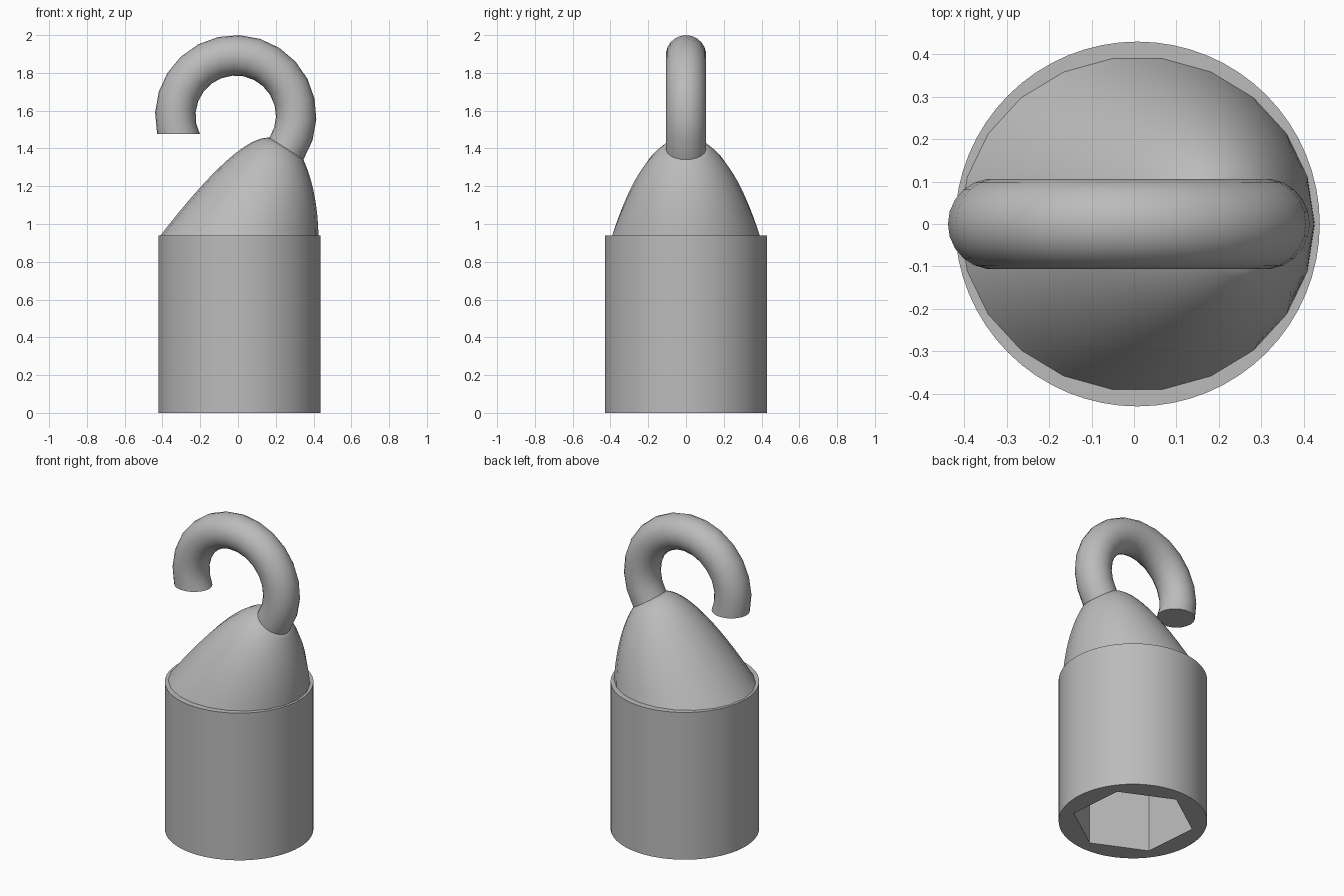
import bpy, bmesh
from math import sin, cos, pi, radians, asin
from mathutils import Vector

cube = bpy.data.objects.get("Cube")
if cube:
    bpy.data.objects.remove(cube, do_unlink=True)

GREY = (0.5, 0.5, 0.5, 1.0)
SIDES = 22
metal = bpy.data.materials.new("plain_grey")
metal.use_nodes = True
metal.diffuse_color = GREY
metal.node_tree.nodes["Principled BSDF"].inputs["Base Color"].default_value = GREY


def finish(bm, name):
    bmesh.ops.recalc_face_normals(bm, faces=bm.faces)
    mesh = bpy.data.meshes.new(name)
    bm.to_mesh(mesh)
    bm.free()
    mesh.materials.append(metal)
    obj = bpy.data.objects.new(name, mesh)
    bpy.context.collection.objects.link(obj)
    bpy.ops.object.select_all(action='DESELECT')
    obj.select_set(True)
    bpy.context.view_layer.objects.active = obj
    bpy.ops.object.shade_smooth_by_angle(angle=radians(35))
    return obj


def add_ring(bm, points):
    return [bm.verts.new(p) for p in points]


def bridge(bm, a, b):
    n = len(a)
    for i in range(n):
        bm.faces.new((a[i], a[(i + 1) % n], b[(i + 1) % n], b[i]))


def loft(name, sections):
    bm = bmesh.new()
    rings = [add_ring(bm, s) for s in sections]
    for a, b in zip(rings, rings[1:]):
        bridge(bm, a, b)
    bm.faces.new(rings[0])
    bm.faces.new(rings[-1])
    return finish(bm, name)


def circle(n, radius, z, x=0.008, turn=0.0):
    return [(x + radius * cos(turn + 2 * pi * i / n),
             radius * sin(turn + 2 * pi * i / n), z) for i in range(n)]


def bezier(a, b, c, t):
    return a * (1 - t) ** 2 + b * 2 * t * (1 - t) + c * t * t


# Cylindrical body with a hexagonal socket in its underside
bm = bmesh.new()
bottom = add_ring(bm, circle(64, 0.43, 0))
top = add_ring(bm, circle(64, 0.43, 0.94))
socket_low = add_ring(bm, circle(6, 0.354, 0, turn=radians(35)))
socket_high = add_ring(bm, circle(6, 0.354, 0.7, turn=radians(35)))
bridge(bm, bottom, top)
bridge(bm, socket_low, socket_high)
bm.faces.new(top)
bm.faces.new(socket_high)
rim = [bm.edges.get((r[i], r[i - 1])) for r in (bottom, socket_low) for i in range(len(r))]
bmesh.ops.triangle_fill(bm, edges=rim, use_beauty=True)
finish(bm, "socket_body")

# Leaning shoulder, lofted from the body up to the tilted foot of the hook
left = [Vector((-0.41, 0, 0.94)), Vector((0, 0, 1.47)), Vector((0.167, 0, 1.457))]
right = [Vector((0.426, 0, 0.94)), Vector((0.42, 0, 1.18)), Vector((0.346, 0, 1.34))]
sections = []
for k in range(17):
    t = k / 16
    a, b = bezier(*left, t), bezier(*right, t)
    width = bezier(0.394, 0.262, 0.107, t)
    ring = []
    for i in range(SIDES):
        ang = 2 * pi * i / SIDES
        ring.append((a + b) / 2 + (b - a) / 2 * cos(ang) + Vector((0, width * sin(ang), 0)))
    sections.append(ring)
loft("shoulder", sections)

# Round hook with its tip cut level
MAJOR, MINOR, CX, CZ, TIP_Z = 0.32, 0.107, -0.012, 1.573, 1.477
STEPS = 15
sections = []
for k in range(STEPS + 1):
    ring = []
    for i in range(SIDES):
        phi = 2 * pi * i / SIDES
        r = MAJOR + MINOR * cos(phi)
        start = radians(-33)
        end = pi + asin((CZ - TIP_Z) / r)
        ang = start + (end - start) * k / STEPS
        ring.append((CX + r * cos(ang), MINOR * sin(phi), CZ + r * sin(ang)))
    sections.append(ring)
loft("hook", sections)
